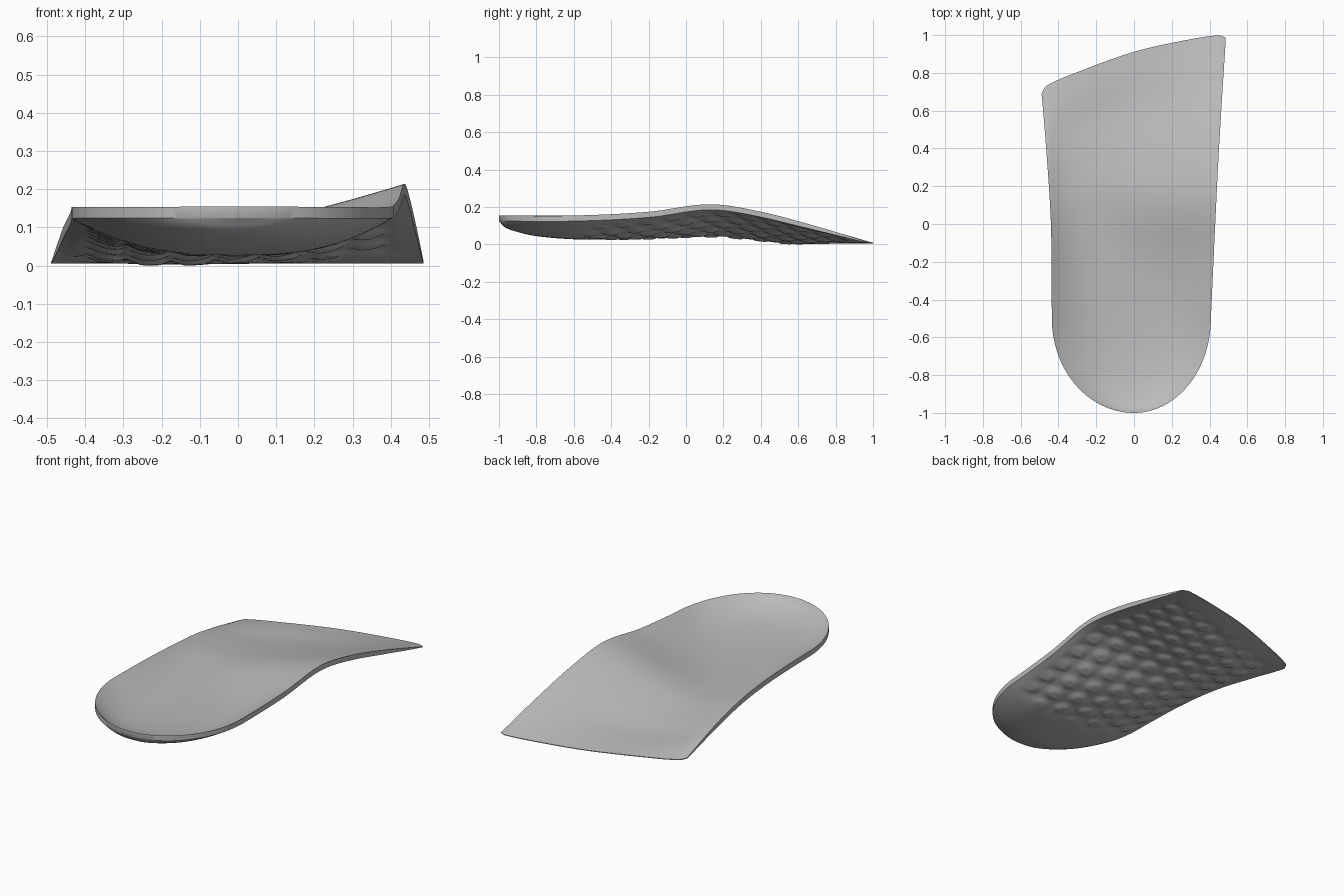
import bpy, bmesh, math

cube = bpy.data.objects.get("Cube")
if cube:
    bpy.data.objects.remove(cube)

ROWS, COLS = 190, 110


def curve(points, t):
    """Smooth interpolation through (position, value) pairs."""
    n = len(points)
    if t <= points[0][0]:
        return points[0][1]
    if t >= points[-1][0]:
        return points[-1][1]

    def slope(i):
        a, b = points[max(i - 1, 0)], points[min(i + 1, n - 1)]
        return (b[1] - a[1]) / (b[0] - a[0])

    i = max(k for k in range(n - 1) if points[k][0] <= t)
    (x0, y0), (x1, y1) = points[i], points[i + 1]
    d = x1 - x0
    s = (t - x0) / d
    s2, s3 = s * s, s * s * s
    return ((2 * s3 - 3 * s2 + 1) * y0 + (s3 - 2 * s2 + s) * d * slope(i)
            + (3 * s2 - 2 * s3) * y1 + (s3 - s2) * d * slope(i + 1))


def ramp(a, b, t):
    t = min(max((t - a) / (b - a), 0), 1)
    return t * t * (3 - 2 * t)


# Plan outline
LEFT_EDGE = [(-0.5, 0.435), (0, 0.44), (0.4, 0.465), (0.7, 0.49)]
RIGHT_EDGE = [(-0.5, 0.407), (0, 0.43), (0.4, 0.45), (1, 0.487)]
TOE_ARC = [(-1, 0.69), (-0.95, 0.73), (-0.6, 0.805), (0, 0.91), (0.5, 0.967), (0.92, 0.999), (1, 0.985)]
# Heights along the length: both rims, the underside floor and the thickness
ARCH_RIM = [(-1, 0.16), (-0.6, 0.16), (-0.2, 0.18), (0.13, 0.22), (0.4, 0.182), (0.7, 0.105), (1, 0.015)]
OUTER_RIM = [(-1, 0.16), (-0.4, 0.158), (0, 0.145), (0.4, 0.115), (0.72, 0.07), (1, 0.015)]
FLOOR = [(-1, 0.13), (-0.97, 0.098), (-0.9, 0.072), (-0.8, 0.05), (-0.6, 0.033), (-0.3, 0.03), (0.2, 0.042),
         (0.45, 0.026), (0.68, 0.006), (0.85, 0.008), (1, 0.011)]
THICK = [(-1, 0.03), (0, 0.034), (0.6, 0.033), (0.85, 0.02), (1, 0.004)]
RIM_THICK = [(-1, 0.03), (0.5, 0.028), (0.8, 0.018), (1, 0.004)]
# Cross-section: where the lowest line runs and how sharply the arch side curls
LOW_LINE = [(-1, 0), (-0.5, 0), (0.1, -0.4), (0.6, -0.4), (1, -0.2)]
ARCH_POWER = [(-1, 2.6), (-0.5, 2.6), (0.1, 1.35), (0.6, 1.6), (1, 2)]


def half_width(table, y):
    w = curve(table, y)
    if y < -0.5:
        w *= math.sqrt(max(1 - ((-0.5 - y) / 0.5) ** 2, 0))
    return w


def lattice(x, y):
    """Triangular relief of rounded studs, 0 to 1."""
    k = 2 * math.pi / 0.115
    waves = [math.cos(k * (x * math.cos(a) + y * math.sin(a)))
             for a in (0, math.pi / 3, 2 * math.pi / 3)]
    return min(max((sum(waves) + 1.0) / 2.6, 0), 1)


def surface_point(row, u):
    """Position on the shell as (x, y, bottom height, top height)."""
    y = row + ramp(-0.4, 1.25, row) / ramp(-0.4, 1.25, 1) * (curve(TOE_ARC, u) - 1)
    left, right = -half_width(LEFT_EDGE, y), half_width(RIGHT_EDGE, y)
    x = left + (right - left) * (u + 1) / 2
    low = curve(LOW_LINE, row)
    if u > low:
        s = ((u - low) / (1 - low)) ** curve(ARCH_POWER, row)
        rim = curve(ARCH_RIM, row)
    else:
        s = ((low - u) / (1 + low)) ** 2.6
        rim = curve(OUTER_RIM, row)
    floor = curve(FLOOR, row)
    bottom = floor + (rim - curve(RIM_THICK, row) - floor) * s
    base = floor + curve(THICK, row)
    top = base + (rim - base) * s
    mask = (ramp(-0.6, -0.45, row) * (1 - ramp(0.78, 0.92, row))
            * (1 - ramp(0.78, 0.94, abs(u))))
    bottom += 0.011 * mask * (1 - lattice(x, y))
    return x, y, bottom, top


# Rows bunch up towards the rounded heel
heel_rows = ROWS // 4
rows = [-0.5 - 0.5 * math.cos(math.pi / 2 * i / heel_rows) for i in range(heel_rows)]
rows += [-0.5 + 1.5 * i / (ROWS - heel_rows) for i in range(ROWS - heel_rows + 1)]
columns = [math.sin(math.pi / 2 * (2 * j / COLS - 1)) * 0.3 + (2 * j / COLS - 1) * 0.7
           for j in range(COLS + 1)]

# Insole shell: top and underside grids joined by a rim
bm = bmesh.new()
top, under = [], []
for r in rows:
    points = [surface_point(r, u) for u in columns]
    under.append([bm.verts.new((x, y, b)) for x, y, b, t in points])
    top.append([bm.verts.new((x, y, t)) for x, y, b, t in points])

last = len(rows) - 1
for i in range(last):
    for j in range(COLS):
        for g, flip in ((top, False), (under, True)):
            quad = [g[i][j], g[i][j + 1], g[i + 1][j + 1], g[i + 1][j]]
            bm.faces.new(quad[::-1] if flip else quad)
    for j in (0, COLS):
        bm.faces.new((under[i][j], under[i + 1][j], top[i + 1][j], top[i][j]))
for j in range(COLS):
    bm.faces.new((under[last][j], under[last][j + 1], top[last][j + 1], top[last][j]))

bmesh.ops.remove_doubles(bm, verts=bm.verts, dist=0.00005)
bmesh.ops.recalc_face_normals(bm, faces=bm.faces)
lowest = min(v.co.z for v in bm.verts)
bmesh.ops.translate(bm, verts=bm.verts, vec=(0, 0, -lowest))

mesh = bpy.data.meshes.new("insole_shell")
bm.to_mesh(mesh)
bm.free()
insole = bpy.data.objects.new("insole_shell", mesh)
bpy.context.collection.objects.link(insole)

# Plain grey material
grey = bpy.data.materials.new("plain_grey")
grey.use_nodes = True
colour = (0.5, 0.5, 0.5, 1)
grey.diffuse_color = colour
grey.node_tree.nodes["Principled BSDF"].inputs["Base Color"].default_value = colour
mesh.materials.append(grey)

bpy.ops.object.select_all(action='DESELECT')
insole.select_set(True)
bpy.context.view_layer.objects.active = insole
bpy.ops.object.shade_smooth_by_angle(angle=math.radians(35))
